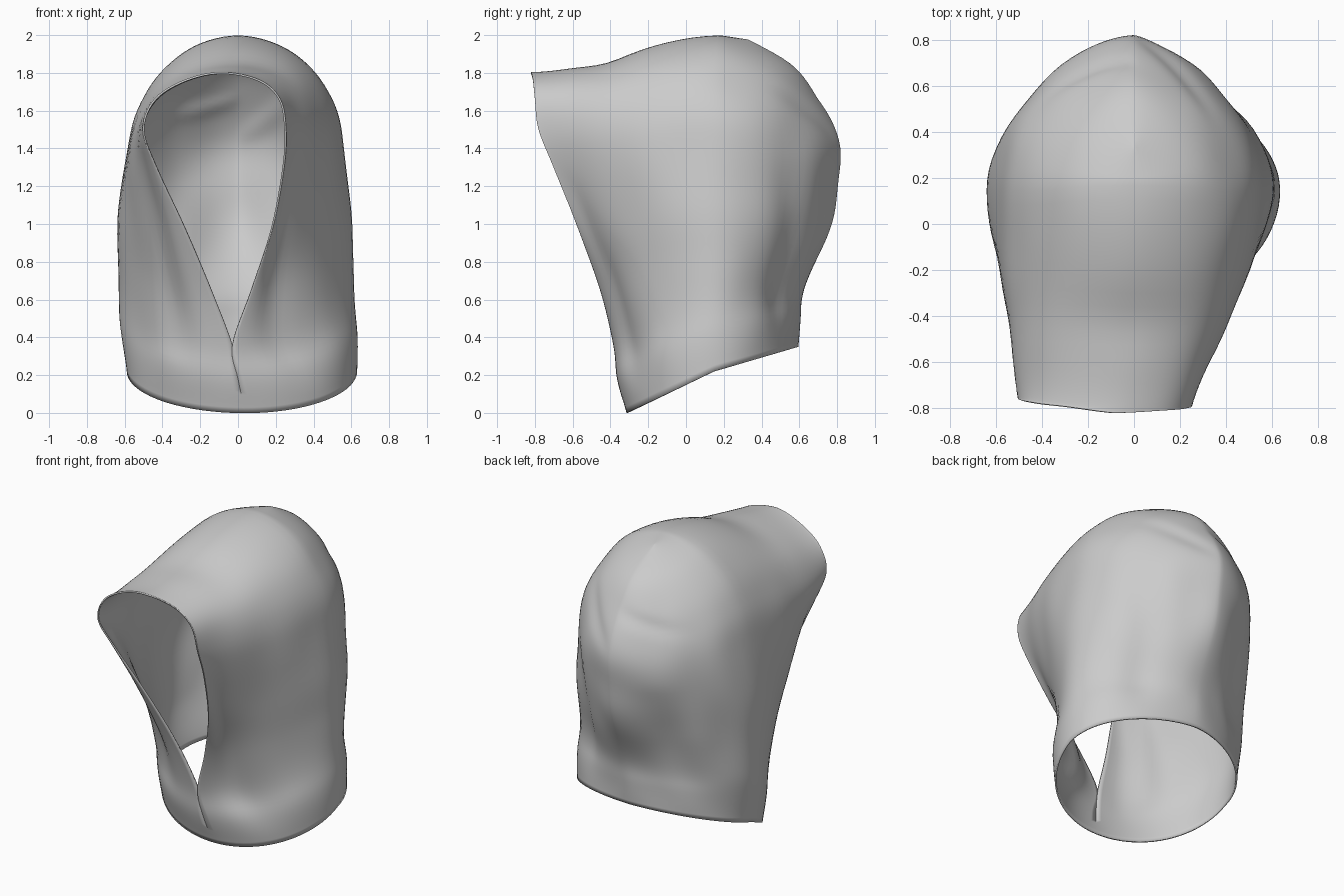
import bpy, bmesh, math
from mathutils import Vector, noise

if "Cube" in bpy.data.objects:
    bpy.data.objects.remove(bpy.data.objects["Cube"])

# Levels from hem to crown:
# left rim x, right rim x, rim y, rim z, half width, widest y, side z, back y, back z
LEVELS = [
    (.04, .04, -.31, .00, .605, .15, .22, .59, .35),
    (.00, .00, -.36, .18, .62, .15, .42, .60, .50),
    (-.03, -.03, -.38, .36, .62, .15, .60, .62, .65),
    (-.14, .07, -.45, .65, .615, .15, .86, .72, .90),
    (-.28, .18, -.57, .98, .605, .15, 1.12, .79, 1.12),
    (-.43, .24, -.70, 1.30, .575, .15, 1.38, .82, 1.35),
    (-.50, .25, -.78, 1.50, .525, .15, 1.60, .77, 1.53),
    (-.44, .22, -.80, 1.66, .41, .15, 1.80, .68, 1.69),
    (-.28, .11, -.81, 1.76, .23, .17, 1.94, .54, 1.85),
    (-.09, -.09, -.82, 1.80, .00, .18, 1.995, .32, 1.975),
]
# Cloth folds: position at start, position at end, start v, end v, width, depth
# position runs -1 (left rim) through 0 (back) to 1 (right rim)
FOLDS = [
    (.80, .90, .02, .55, .05, -.03), (.68, .74, .02, .45, .05, .012),
    (.22, .28, .0, .55, .05, -.03), (.10, .08, .05, .5, .06, .01),
    (-.80, -.86, .15, .62, .04, -.03), (-.90, -.93, .05, .5, .03, .012),
    (-.25, -.18, .0, .5, .06, -.03), (-.40, -.30, .2, .6, .05, -.012),
    (.05, .30, .60, .78, .05, -.02), (-.28, .0, .66, .78, .05, -.02),
]
STEPS, HALF = 6, 44


def spline(rows, t):
    """Catmull-Rom through the level table, mirrored over the crown so it closes round."""
    n = len(rows) - 1
    i = min(int(t), n - 1)
    f = t - i
    p1, p2 = rows[i], rows[i + 1]
    p0 = rows[i - 1] if i else [2 * a - b for a, b in zip(p1, p2)]
    if i + 2 <= n:
        p3 = rows[i + 2]
    else:
        p3 = (p1[1], p1[0], p1[2], p1[3], -p1[4]) + p1[5:]
    return [.5 * (2 * b + (c - a) * f + (2 * a - 5 * b + 4 * c - d) * f * f
                  + (3 * b - a - 3 * c + d) * f ** 3)
            for a, b, c, d in zip(p0, p1, p2, p3)]


def fold(q, v):
    d = 0
    for q0, q1, v0, v1, w, depth in FOLDS:
        if v0 < v < v1:
            k = (v - v0) / (v1 - v0)
            d += depth * math.sin(math.pi * k) * math.exp(-((q - q0 - (q1 - q0) * k) / w) ** 2)
    return d


def point(v, q):
    xl, xr, yf, zf, w, ym, zm, yb, zb = spline(LEVELS, v * (len(LEVELS) - 1))
    s = 1 if q > 0 else -1
    a = abs(q)
    bump = math.sin(math.pi * v)
    # cloth leans right at the hem and left halfway up
    w -= s * .022 * math.sin(math.pi * (2 * min(v, .7) - .4))
    if a <= .5:                                   # back quarter
        ang = a * math.pi
        power = 1.15 + (.45 if s > 0 else .15) * bump
        x = s * w * max(0, math.sin(ang)) ** power
        c = math.cos(ang)
        y, z = ym + (yb - ym) * c, zm + (zb - zm) * c
    else:                                         # front quarter up to the rim
        ang = (a - .5) * math.pi
        power = 1 + bump * (2.5 * v if s > 0 else .2)
        xf = xr if s > 0 else xl
        yf += .05 * bump * v if s < 0 else 0
        c = max(0, math.cos(ang)) ** power
        k = math.sin(ang)
        x = xf + (s * w - xf) * c
        y = ym + (yf - ym) * k
        ks = k + (k * k * (3 - 2 * k) - k) * v    # crown line dips behind the brim
        ks += .12 * v ** 4 * math.exp(-((k - .6) / .13) ** 2)
        z = zm + (zf - zm) * ks
    p = Vector((x, y, z))
    out = Vector((x, y - .1, 0))
    if out.length > 1e-4:
        fade = min(1, (1 - a) * 8) * min(1, (1 - v) * 5) * min(1, v * 6)
        wob = .018 * noise.noise(Vector((x * 4, y * 4, z * 2.5))) * (1.3 - a)
        p += out.normalized() * (fold(q, v) + wob) * fade
    return p


# Hood cloth: a loft of open rings, stitched along the crown seam
bm = bmesh.new()
rows = (len(LEVELS) - 1) * STEPS
grid = []
for r in range(rows + 1):
    v = r / rows
    if r == rows:                                 # last ring closes onto one shared ridge
        half = [bm.verts.new(point(1, -j / HALF)) for j in range(HALF + 1)]
        grid.append(half[:0:-1] + half)
    else:
        grid.append([bm.verts.new(point(v, j / HALF)) for j in range(-HALF, HALF + 1)])
for lo, hi in zip(grid, grid[1:]):
    for j in range(2 * HALF):
        bm.faces.new((lo[j], lo[j + 1], hi[j + 1], hi[j]))
bmesh.ops.remove_doubles(bm, verts=bm.verts, dist=.0005)
for _ in range(2):
    bmesh.ops.smooth_vert(bm, verts=[v for v in bm.verts if not v.is_boundary],
                          factor=.5, use_axis_x=True, use_axis_y=True, use_axis_z=True)
bmesh.ops.recalc_face_normals(bm, faces=bm.faces)
mesh = bpy.data.meshes.new("hood")
bm.to_mesh(mesh)
bm.free()
hood = bpy.data.objects.new("hood", mesh)
bpy.context.collection.objects.link(hood)

# Thin cloth thickness and smooth shading
mod = hood.modifiers.new("thickness", 'SOLIDIFY')
mod.thickness = .01
mod.offset = 0
bpy.context.view_layer.objects.active = hood
hood.select_set(True)
bpy.ops.object.shade_smooth_by_angle(angle=math.radians(50))
